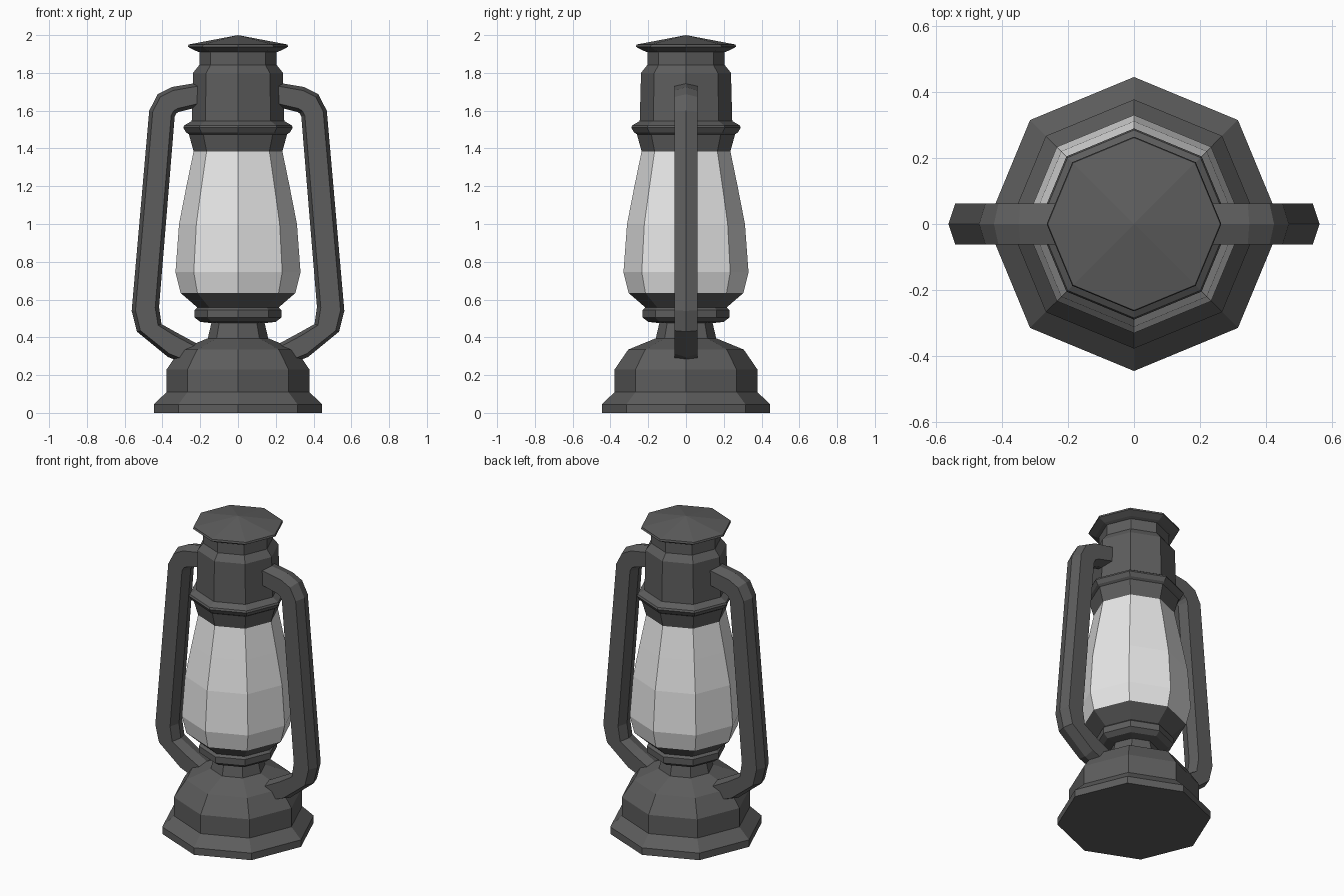
import bpy, bmesh, math

if "Cube" in bpy.data.objects:
    bpy.data.objects.remove(bpy.data.objects["Cube"])


def material(name, v):
    m = bpy.data.materials.new(name)
    m.diffuse_color = (v, v, v, 1)
    m.use_nodes = True
    m.node_tree.nodes["Principled BSDF"].inputs["Base Color"].default_value = m.diffuse_color
    return m


METAL = material("dark metal", 0.11)
GLASS = material("pale glass", 0.8)


def finish(name, bm, mat):
    bmesh.ops.recalc_face_normals(bm, faces=bm.faces)
    me = bpy.data.meshes.new(name)
    bm.to_mesh(me)
    bm.free()
    me.materials.append(mat)
    ob = bpy.data.objects.new(name, me)
    bpy.context.collection.objects.link(ob)
    return ob


def skin(bm, rings):
    # bridge successive vertex rings and cap both ends
    for a, b in zip(rings, rings[1:]):
        n = len(a)
        for i in range(n):
            j = (i + 1) % n
            bm.faces.new((a[i], a[j], b[j], b[i]))
    bm.faces.new(rings[0][::-1])
    bm.faces.new(rings[-1])


def lathe(name, profile, mat, sides=8):
    bm = bmesh.new()
    rings = []
    for r, z in profile:
        rings.append([bm.verts.new((r * math.cos(math.tau * i / sides),
                                    r * math.sin(math.tau * i / sides), z))
                      for i in range(sides)])
    skin(bm, rings)
    bmesh.ops.remove_doubles(bm, verts=bm.verts, dist=1e-5)
    return finish(name, bm, mat)


# fuel base and neck
lathe("base", [(0.446, 0), (0.446, 0.045), (0.378, 0.11), (0.378, 0.23),
               (0.306, 0.335), (0.16, 0.395), (0.14, 0.48)], METAL)
# burner cup under the glass
lathe("burner", [(0.14, 0.475), (0.20, 0.482), (0.23, 0.505), (0.23, 0.545),
                 (0.215, 0.558), (0.304, 0.635)], METAL)
# glass globe
lathe("globe", [(0.304, 0.635), (0.331, 0.745), (0.312, 1.0),
                (0.273, 1.2), (0.235, 1.385)], GLASS)
# collar ring and chimney
lathe("chimney", [(0.235, 1.385), (0.26, 1.475), (0.275, 1.485), (0.29, 1.51),
                  (0.285, 1.522), (0.245, 1.545), (0.238, 1.80),
                  (0.205, 1.842), (0.205, 1.915)], METAL)
# cap
lathe("cap", [(0.205, 1.91), (0.225, 1.917), (0.265, 1.938),
              (0.262, 1.95), (0, 2.0)], METAL)

# side handles: outer and inner edge points of each section (x, z, x, z)
SECTIONS = [(0.20, 1.75, 0.20, 1.622), (0.35, 1.725, 0.315, 1.593),
            (0.425, 1.687, 0.328, 1.584), (0.47, 1.60, 0.335, 1.57),
            (0.563, 0.54, 0.418, 0.56), (0.535, 0.43, 0.405, 0.47),
            (0.37, 0.295, 0.33, 0.428), (0.305, 0.272, 0.20, 0.357)]
HEX = [(0, 0), (0.14, 0.0615), (0.86, 0.0615), (1, 0), (0.86, -0.0615), (0.14, -0.0615)]
for side, s in (("right", 1), ("left", -1)):
    bm = bmesh.new()
    skin(bm, [[bm.verts.new((s * (ox + (ix - ox) * t), y, oz + (iz - oz) * t))
               for t, y in HEX] for ox, oz, ix, iz in SECTIONS])
    finish(side + "_handle", bm, METAL)
